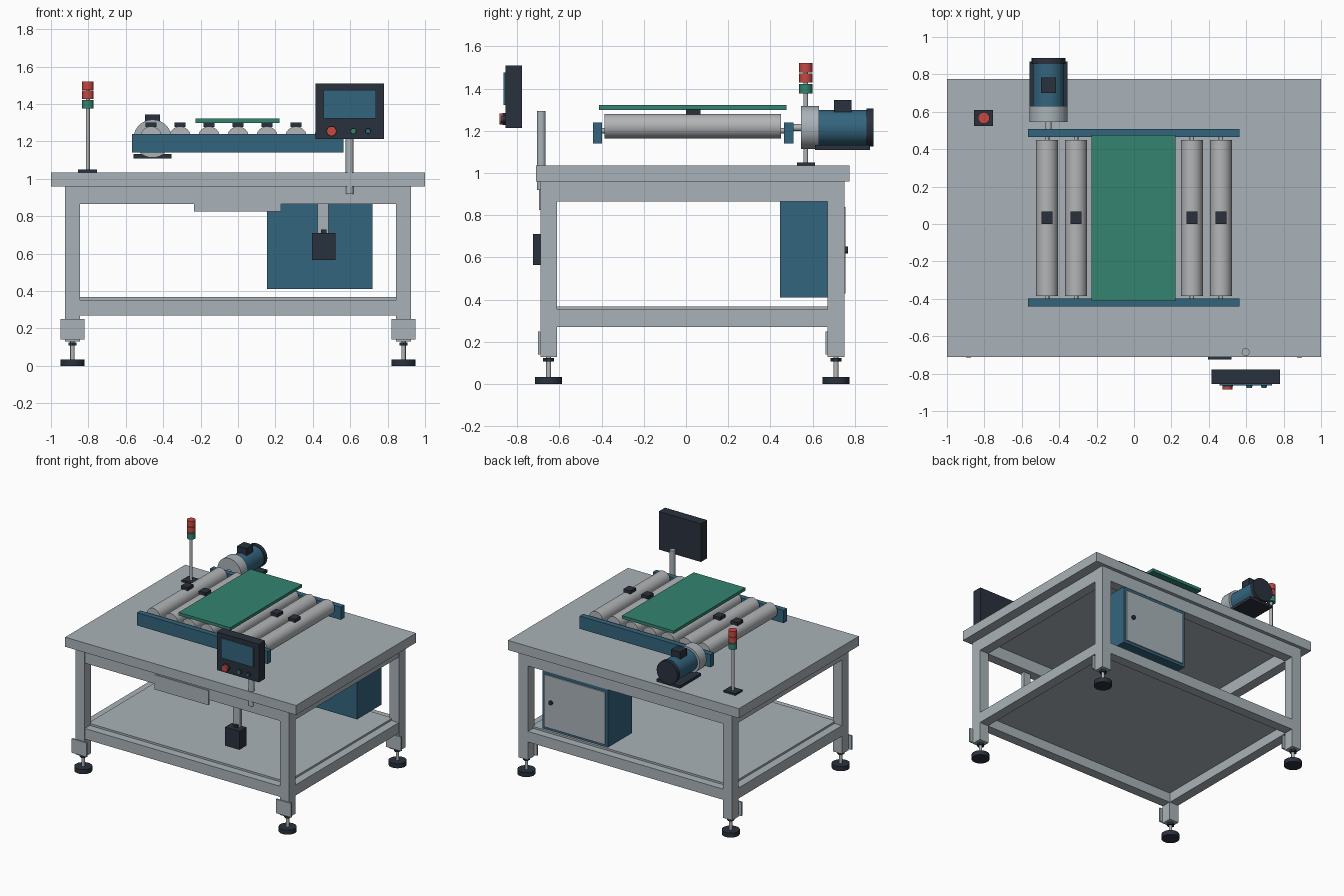
import bpy
import math

if "Cube" in bpy.data.objects:
    bpy.data.objects.remove(bpy.data.objects["Cube"])


def material(name, rgb):
    m = bpy.data.materials.new(name)
    m.diffuse_color = (*rgb, 1)
    m.use_nodes = True
    m.node_tree.nodes["Principled BSDF"].inputs["Base Color"].default_value = m.diffuse_color
    return m


GREY = material("painted grey", (0.40, 0.45, 0.48))
STEEL = material("roller steel", (0.45, 0.46, 0.47))
BLUE = material("machine blue", (0.034, 0.13, 0.21))
DARK = material("dark charcoal", (0.023, 0.031, 0.047))
GREEN = material("green", (0.033, 0.23, 0.16))
RED = material("signal red", (0.56, 0.065, 0.055))


def box(name, x, y, z, mat):
    """Box from (min, max) pairs on each axis."""
    bpy.ops.mesh.primitive_cube_add(
        size=1, location=[(a + b) / 2 for a, b in (x, y, z)])
    o = bpy.context.object
    o.scale = [b - a for a, b in (x, y, z)]
    bpy.ops.object.transform_apply(location=False, rotation=False, scale=True)
    o.name = name
    o.data.materials.append(mat)
    return o


def rod(name, axis, a, b, c, r, mat, sides=32):
    """Cylinder along 'y' or 'z' from a to b; c is the centre on the other axes."""
    mid = (a + b) / 2
    loc = (c[0], mid, c[1]) if axis == 'y' else (c[0], c[1], mid)
    rot = (math.pi / 2, 0, 0) if axis == 'y' else (0, 0, 0)
    bpy.ops.mesh.primitive_cylinder_add(
        vertices=sides, radius=r, depth=b - a, location=loc, rotation=rot)
    o = bpy.context.object
    o.name = name
    o.data.materials.append(mat)
    bpy.ops.object.shade_smooth_by_angle()
    return o


# Table top and lower shelf
box("table_top", (-1, 1), (-0.71, 0.775), (0.96, 1.035), GREY)
box("lower_shelf", (-0.86, 0.86), (-0.625, 0.685), (0.345, 0.368), GREY)

# Legs with levelling feet and bracket plates
for x in (-0.885, 0.885):
    for y in (-0.65, 0.71):
        box("leg", (x - 0.04, x + 0.04), (y - 0.04, y + 0.04), (0.13, 0.96), GREY)
        box("foot_bracket", (x - 0.065, x + 0.065), (y - 0.05, y - 0.038),
            (0.14, 0.25), GREY)
        rod("foot_pad", 'z', 0, 0.035, (x, y), 0.064, DARK)
        rod("foot_stem", 'z', 0.035, 0.135, (x, y), 0.012, STEEL, 16)
        rod("foot_nut", 'z', 0.108, 0.125, (x, y), 0.026, DARK, 6)

# Frame rails, upper and lower
for name, z in (("upper_rail", (0.865, 0.96)), ("lower_rail", (0.27, 0.353))):
    for y in (-0.65, 0.71):
        box(name, (-0.845, 0.845), (y - 0.038, y + 0.038), z, GREY)
    for x in (-0.885, 0.885):
        box(name, (x - 0.038, x + 0.038), (-0.61, 0.67), z, GREY)

# Front plate under the table edge
box("front_plate", (-0.235, 0.23), (-0.695, -0.68), (0.825, 0.94), GREY)

# Hanging switch box
box("switch_bracket", (0.425, 0.485), (-0.67, -0.645), (0.70, 0.88), GREY)
box("switch_box", (0.395, 0.52), (-0.725, -0.64), (0.565, 0.71), DARK)
box("switch_clip", (0.443, 0.473), (-0.69, -0.665), (0.71, 0.728), DARK)

# Control cabinet with rear door
box("cabinet", (0.155, 0.72), (0.445, 0.745), (0.41, 0.866), BLUE)
box("cabinet_door", (0.175, 0.70), (0.745, 0.754), (0.43, 0.84), GREY)
rod("door_handle", 'y', 0.75, 0.767, (0.64, 0.635), 0.016, DARK, 16)

# Conveyor side rails, rollers and sensor blocks
for y in ((-0.44, -0.398), (0.465, 0.508)):
    box("conveyor_rail", (-0.567, 0.565), y, (1.14, 1.24), BLUE)
for i in range(-3, 4):
    x = i * 0.155
    rod("roller", 'y', -0.385, 0.45, (x, 1.222), 0.058, STEEL)
    rod("roller_axle", 'y', -0.42, 0.48, (x, 1.20), 0.012, STEEL, 12)
    box("sensor_block", (x - 0.03, x + 0.03), (0, 0.068), (1.277, 1.302), DARK)

# Panel carried on the rollers
box("carried_panel", (-0.226, 0.222), (-0.412, 0.475), (1.299, 1.322), GREEN)

# Drive motor
c = (-0.457, 1.215)
rod("motor_shaft", 'y', 0.47, 0.56, c, 0.017, STEEL, 16)
rod("gearbox", 'y', 0.545, 0.63, c, 0.102, GREY)
rod("motor_body", 'y', 0.63, 0.855, c, 0.084, BLUE)
rod("motor_end_cap", 'y', 0.855, 0.887, c, 0.09, DARK)
box("terminal_box", (-0.497, -0.417), (0.70, 0.783), (1.285, 1.345), DARK)
box("motor_base", (-0.558, -0.355), (0.61, 0.87), (1.11, 1.132), DARK)

# Signal light
p = (-0.803, 0.567)
box("signal_base", (-0.855, -0.753), (0.525, 0.61), (1.03, 1.05), DARK)
rod("signal_pole", 'z', 1.04, 1.50, p, 0.011, STEEL, 16)
rod("signal_green", 'z', 1.377, 1.422, p, 0.031, GREEN)
rod("signal_red_lower", 'z', 1.428, 1.472, p, 0.031, RED)
rod("signal_red_upper", 'z', 1.476, 1.521, p, 0.031, RED)

# Operator panel on its post
rod("panel_post", 'z', 0.92, 1.293, (0.597, -0.685), 0.021, GREY)
box("panel_housing", (0.415, 0.78), (-0.855, -0.777), (1.212, 1.51), DARK)
box("panel_screen", (0.458, 0.737), (-0.864, -0.855), (1.322, 1.476), BLUE)
for name, x, r, mat in (("stop_button", 0.50, 0.026, RED),
                        ("start_button", 0.617, 0.015, GREEN),
                        ("reset_button", 0.695, 0.014, BLUE)):
    rod(name + "_collar", 'y', -0.868, -0.85, (x, 1.255), r + 0.002, DARK, 24)
    rod(name, 'y', -0.884 if r > 0.02 else -0.877, -0.86, (x, 1.255), r, mat, 24)
